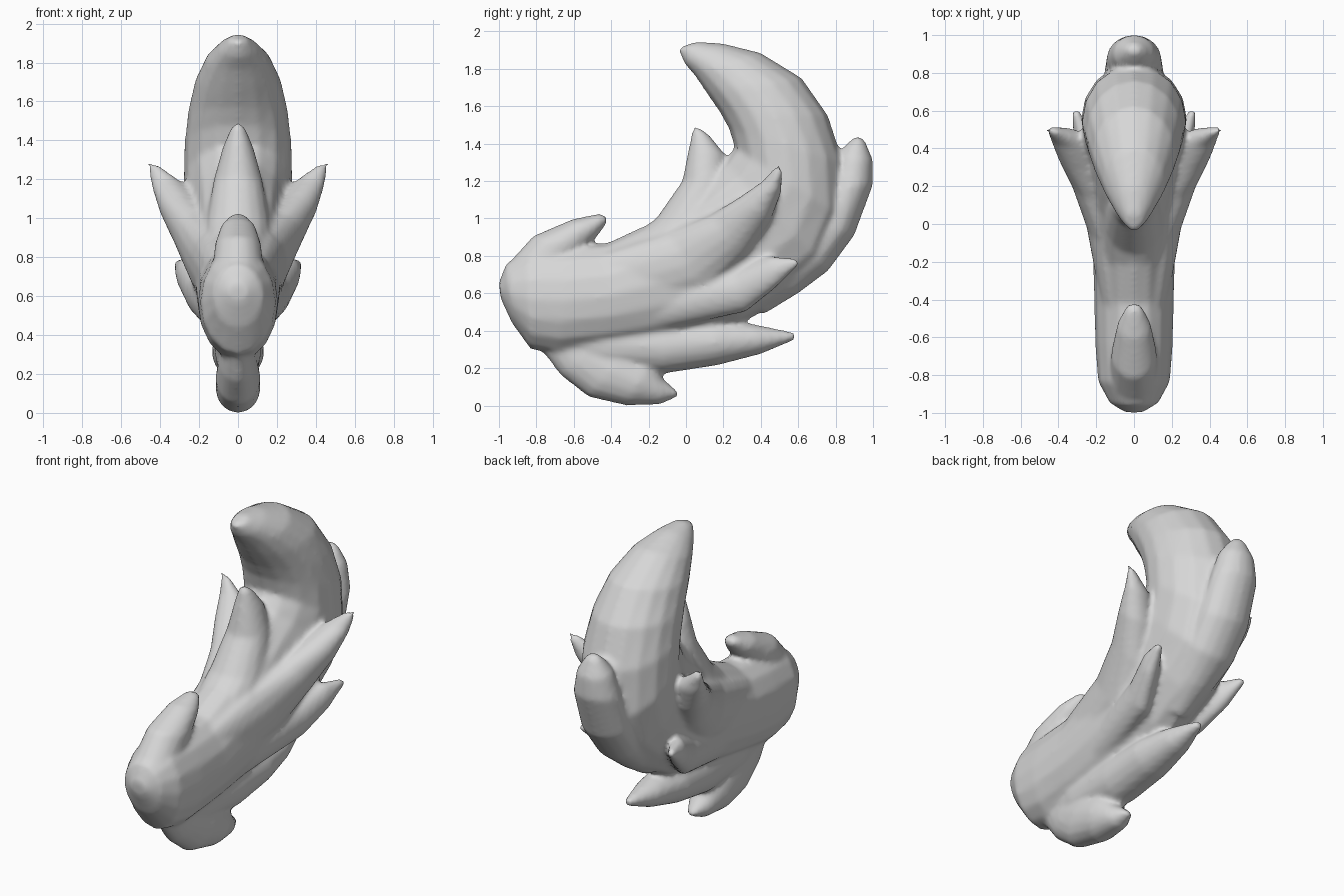
import bpy, bmesh, math
from mathutils import Vector

SIDES = 16
fur = bpy.data.materials.new("light_grey_fur")
fur.diffuse_color = (0.68, 0.68, 0.68, 1)
bm = bmesh.new()


def lock(rows, mirror=False):
    """Loft ellipses; each row is (y, z) of one edge, (y, z) of the other, half width, x centre."""
    for side in ((1, -1) if mirror else (1,)):
        rings = []
        for ya, za, yb, zb, w, x in rows:
            mid = Vector((x * side, (ya + yb) / 2, (za + zb) / 2))
            half = Vector((0, ya - yb, za - zb)) / 2
            ring = []
            for i in range(SIDES):
                a = 2 * math.pi * i / SIDES
                ring.append(bm.verts.new(mid + half * math.cos(a) + Vector((w * math.sin(a), 0, 0))))
            rings.append(ring)
        for r, s in zip(rings, rings[1:]):
            for i in range(SIDES):
                j = (i + 1) % SIDES
                bm.faces.new((r[i], r[j], s[j], s[i]))
        bm.faces.new(rings[0][::-1])
        bm.faces.new(rings[-1])


# Main curled tail
lock([
    (-1.0, .66, -.99, .57, .05, 0), (-.96, .76, -.93, .44, .13, 0),
    (-.84, .84, -.83, .30, .19, 0), (-.62, .86, -.68, .27, .205, 0),
    (-.42, .87, -.42, .30, .21, 0), (-.18, .98, -.05, .35, .22, 0),
    (0, 1.12, .30, .44, .235, 0), (.10, 1.22, .55, .58, .25, 0),
    (.20, 1.30, .75, .74, .265, 0), (.26, 1.38, .85, 1.0, .28, 0),
    (.23, 1.48, .84, 1.30, .275, 0), (.18, 1.57, .76, 1.55, .255, 0),
    (.11, 1.67, .62, 1.75, .22, 0), (.05, 1.76, .40, 1.885, .165, 0),
    (-.01, 1.83, .20, 1.935, .10, 0), (-.035, 1.89, .06, 1.945, .05, 0),
    (-.04, 1.90, -.01, 1.925, .02, 0)])

# Curl at the root
lock([
    (-.75, .60, -.99, .62, .11, 0), (-.62, .74, -.975, .73, .13, 0),
    (-.55, .82, -.82, .905, .12, 0), (-.47, .91, -.61, .995, .09, 0),
    (-.42, .98, -.47, 1.025, .045, 0), (-.42, 1.0, -.44, 1.02, .02, 0)])

# Tuft inside the bend
lock([
    (.10, .80, -.32, .88, .17, 0), (.20, 1.0, -.16, 1.0, .16, 0),
    (.23, 1.20, -.02, 1.20, .125, 0), (.21, 1.34, .015, 1.38, .08, 0),
    (.13, 1.44, .035, 1.475, .04, 0), (.08, 1.48, .045, 1.49, .02, 0)])

# Tuft on the outside of the bend
lock([
    (.30, .60, .42, .49, .08, 0), (.40, .75, .60, .60, .13, 0),
    (.58, .88, .76, .72, .155, 0), (.68, 1.0, .90, .91, .16, 0),
    (.76, 1.18, 1.0, 1.18, .145, 0), (.81, 1.34, 1.0, 1.31, .11, 0),
    (.85, 1.39, .96, 1.41, .06, 0), (.90, 1.435, .93, 1.44, .025, 0)])

# Two tufts underneath
lock([
    (-.50, .42, -.76, .28, .08, 0), (-.40, .36, -.67, .16, .10, 0),
    (-.28, .32, -.52, .045, .115, 0), (-.18, .24, -.32, 0, .115, 0),
    (-.13, .15, -.14, .005, .075, 0), (-.05, .08, -.04, .05, .025, 0)])
lock([
    (-.70, .45, -.72, .27, .08, 0), (-.40, .46, -.45, .19, .12, 0),
    (-.10, .46, -.12, .17, .135, 0), (.15, .46, .17, .215, .13, 0),
    (.36, .435, .40, .275, .09, 0), (.58, .39, .58, .35, .025, 0)])

# Paired tufts on the flanks
lock([
    (-.55, .78, -.35, .45, .08, .09), (-.10, .93, .12, .58, .12, .135),
    (.13, 1.02, .33, .80, .125, .21), (.28, 1.11, .45, .98, .115, .29),
    (.41, 1.20, .51, 1.14, .085, .36), (.48, 1.28, .515, 1.24, .03, .43),
    (.49, 1.29, .51, 1.27, .015, .456)], mirror=True)
lock([
    (-.25, .62, -.15, .40, .08, .10), (.25, .72, .32, .50, .08, .19),
    (.45, .80, .47, .62, .06, .26), (.59, .785, .61, .755, .02, .31)], mirror=True)

# Blend all the tufts into one soft skin
bmesh.ops.recalc_face_normals(bm, faces=bm.faces)
mesh = bpy.data.meshes.new("curled_tail")
bm.to_mesh(mesh)
bm.free()
mesh.materials.append(fur)
mesh.shade_smooth()
tail = bpy.data.objects.new("curled_tail", mesh)
bpy.context.collection.objects.link(tail)
skin = tail.modifiers.new("skin", "REMESH")
skin.mode = "VOXEL"
skin.voxel_size = 0.016
skin.use_smooth_shade = True
soft = tail.modifiers.new("soft", "SMOOTH")
soft.factor = 0.5
soft.iterations = 6
